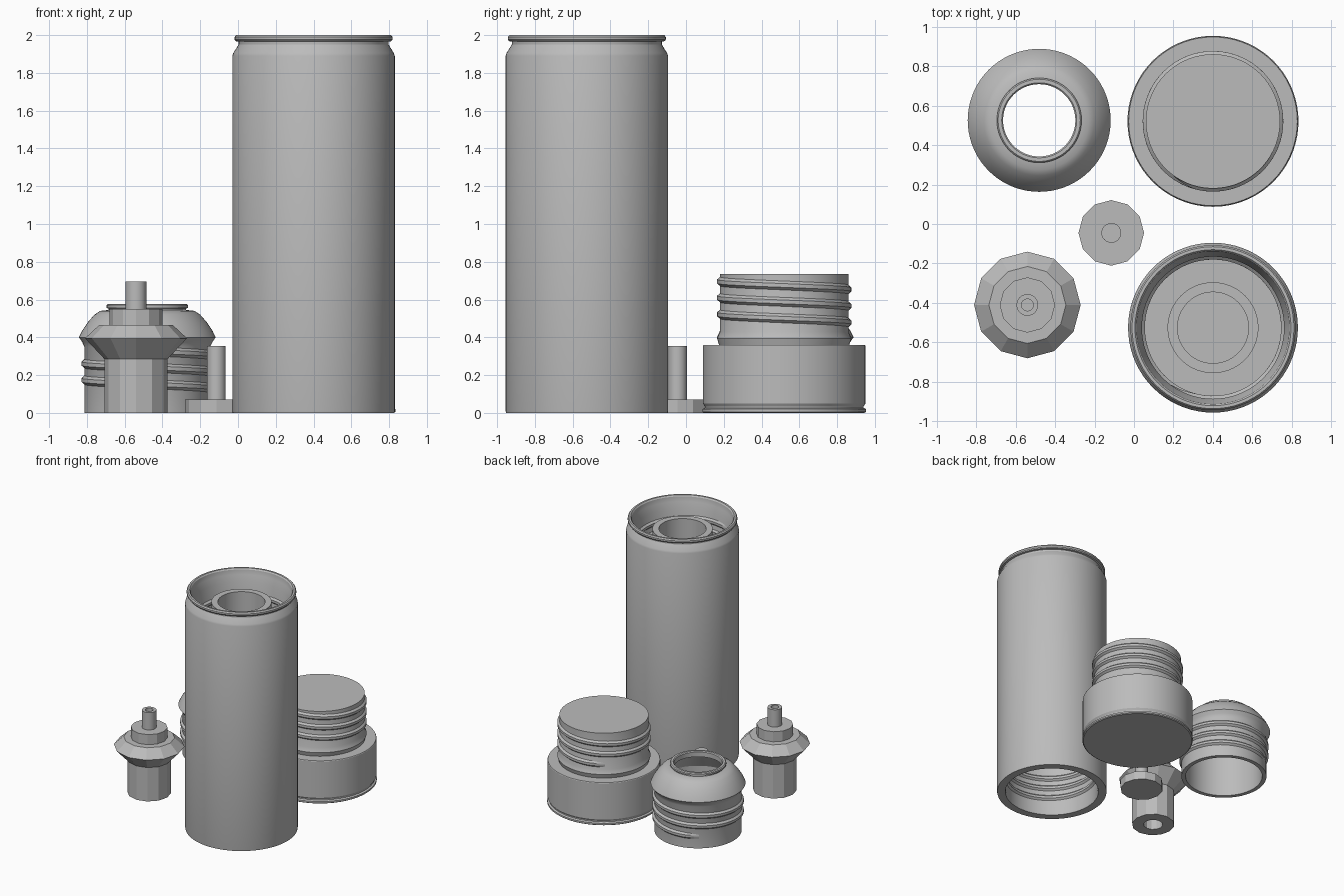
import bpy, bmesh, math
from math import cos, sin, pi

old = bpy.data.objects.get("Cube")
if old:
    bpy.data.objects.remove(old, do_unlink=True)

grey = bpy.data.materials.new("plain grey")
grey.use_nodes = True
COLOUR = (0.5, 0.5, 0.5, 1)
grey.diffuse_color = COLOUR
grey.node_tree.nodes["Principled BSDF"].inputs["Base Color"].default_value = COLOUR


def finish(name, bm, centre, smooth):
    bmesh.ops.recalc_face_normals(bm, faces=bm.faces)
    mesh = bpy.data.meshes.new(name)
    bm.to_mesh(mesh)
    bm.free()
    mesh.materials.append(grey)
    obj = bpy.data.objects.new(name, mesh)
    obj.location = (*centre, 0)
    bpy.context.collection.objects.link(obj)
    if smooth:
        bpy.ops.object.select_all(action='DESELECT')
        obj.select_set(True)
        bpy.context.view_layer.objects.active = obj
        bpy.ops.object.shade_smooth_by_angle(angle=math.radians(28))
    return obj


def bridge(bm, a, b, wrap=True):
    """Join two rings of vertices; a single vertex makes a fan."""
    n = max(len(a), len(b))
    for i in range(n if wrap else n - 1):
        j = (i + 1) % n
        quad = [a[i % len(a)], a[j % len(a)], b[j % len(b)], b[i % len(b)]]
        quad = list(dict.fromkeys(quad))
        if len(quad) > 2:
            bm.faces.new(quad)


def lathe(name, centre, profile, sides=72, closed=False, smooth=True):
    """Turn a radius/height profile about the vertical axis."""
    bm = bmesh.new()
    rings = []
    for r, z in profile:
        if r == 0:
            rings.append([bm.verts.new((0, 0, z))])
        else:
            rings.append([bm.verts.new((r * cos(2 * pi * i / sides),
                                        r * sin(2 * pi * i / sides), z))
                          for i in range(sides)])
    if closed:
        rings.append(rings[0])
    for a, b in zip(rings, rings[1:]):
        bridge(bm, a, b)
    return finish(name, bm, centre, smooth)


def thread(name, centre, radius, z0, turns, height=0.016, pitch=0.087, start=2.2):
    """Sweep a tapered ridge along a helix; negative height points inward."""
    bm = bmesh.new()
    steps = int(turns * 64)
    rings = []
    for k in range(steps + 1):
        t = k / steps * turns
        angle = start - 2 * pi * t
        z = z0 + pitch * t
        fade = min(1, 0.1 + 16 * min(t, turns - t))
        foot = radius - 0.3 * height
        tip = radius + fade * height
        section = ((foot, -0.028), (tip, -0.01), (tip, 0.01), (foot, 0.028))
        rings.append([bm.verts.new((r * cos(angle), r * sin(angle), z + dz))
                      for r, dz in section])
    for a, b in zip(rings, rings[1:]):
        bridge(bm, a, b)
    bm.faces.new(rings[0])
    bm.faces.new(rings[-1])
    return finish(name, bm, centre, True)


CAN = (0.4, -0.525)
CAP = (0.4, 0.52)
CONE = (-0.48, 0.525)
NOZZLE = (-0.54, -0.41)
PIN = (-0.115, -0.045)

# Tall can: outer wall, rolled rim, top well with inner tube, bottom well
lathe("can_body", CAN, [
    (0, 0.45), (0.36, 0.45), (0.36, 0.02), (0.365, 0),
    (0.428, 0), (0.43, 0.01), (0.43, 1.89), (0.425, 1.905),
    (0.397, 1.95), (0.397, 1.965), (0.412, 1.968), (0.418, 1.976),
    (0.418, 1.99), (0.41, 2.0), (0.395, 2.0), (0.387, 1.99),
    (0.382, 1.95), (0.36, 1.90), (0.36, 1.50),
    (0.23, 1.50), (0.23, 1.90), (0.18, 1.90), (0.18, 1.50), (0, 1.50)])
thread("can_top_thread", CAN, 0.36, 1.60, 2.7, height=-0.015)
thread("can_bottom_thread", CAN, 0.36, 0.09, 3.2, height=-0.015)

# Base cap with a threaded plug
lathe("base_cap", CAP, [
    (0, 0), (0.425, 0), (0.433, 0.006), (0.433, 0.02), (0.42, 0.027),
    (0.42, 0.034), (0.43, 0.05), (0.43, 0.355), (0.427, 0.36),
    (0.345, 0.36), (0.356, 0.395), (0.34, 0.43), (0.34, 0.735), (0, 0.735)])
thread("base_cap_thread", CAP, 0.34, 0.47, 2.7)

# Hollow domed collar with a thread below its shoulder
lathe("domed_collar", CONE, [
    (0.30, 0), (0.333, 0), (0.333, 0.35), (0.345, 0.375), (0.362, 0.40),
    (0.345, 0.435), (0.315, 0.48), (0.28, 0.52), (0.25, 0.54),
    (0.205, 0.545), (0.205, 0.552), (0.215, 0.556), (0.215, 0.57),
    (0.208, 0.577), (0.19, 0.577), (0.183, 0.57), (0.183, 0.53),
    (0.24, 0.51), (0.30, 0.40)], closed=True)
thread("domed_collar_thread", CONE, 0.333, 0.10, 2.7)

# Faceted nozzle and its spout
lathe("nozzle_body", NOZZLE, [
    (0, 0.28), (0.075, 0.28), (0.075, 0), (0.167, 0), (0.167, 0.285),
    (0.27, 0.395), (0.195, 0.465), (0.14, 0.465), (0.14, 0.55), (0, 0.55)],
    sides=12, smooth=False)
lathe("nozzle_spout", NOZZLE, [
    (0.055, 0.54), (0.055, 0.695), (0.03, 0.695), (0.03, 0.555), (0, 0.555)],
    sides=24)

# Small pin on a faceted foot
lathe("pin_foot", PIN, [(0, 0), (0.166, 0), (0.166, 0.07), (0, 0.07)],
      sides=12, smooth=False)
lathe("pin_stem", PIN, [(0.05, 0.065), (0.05, 0.355), (0, 0.355)], sides=24)
